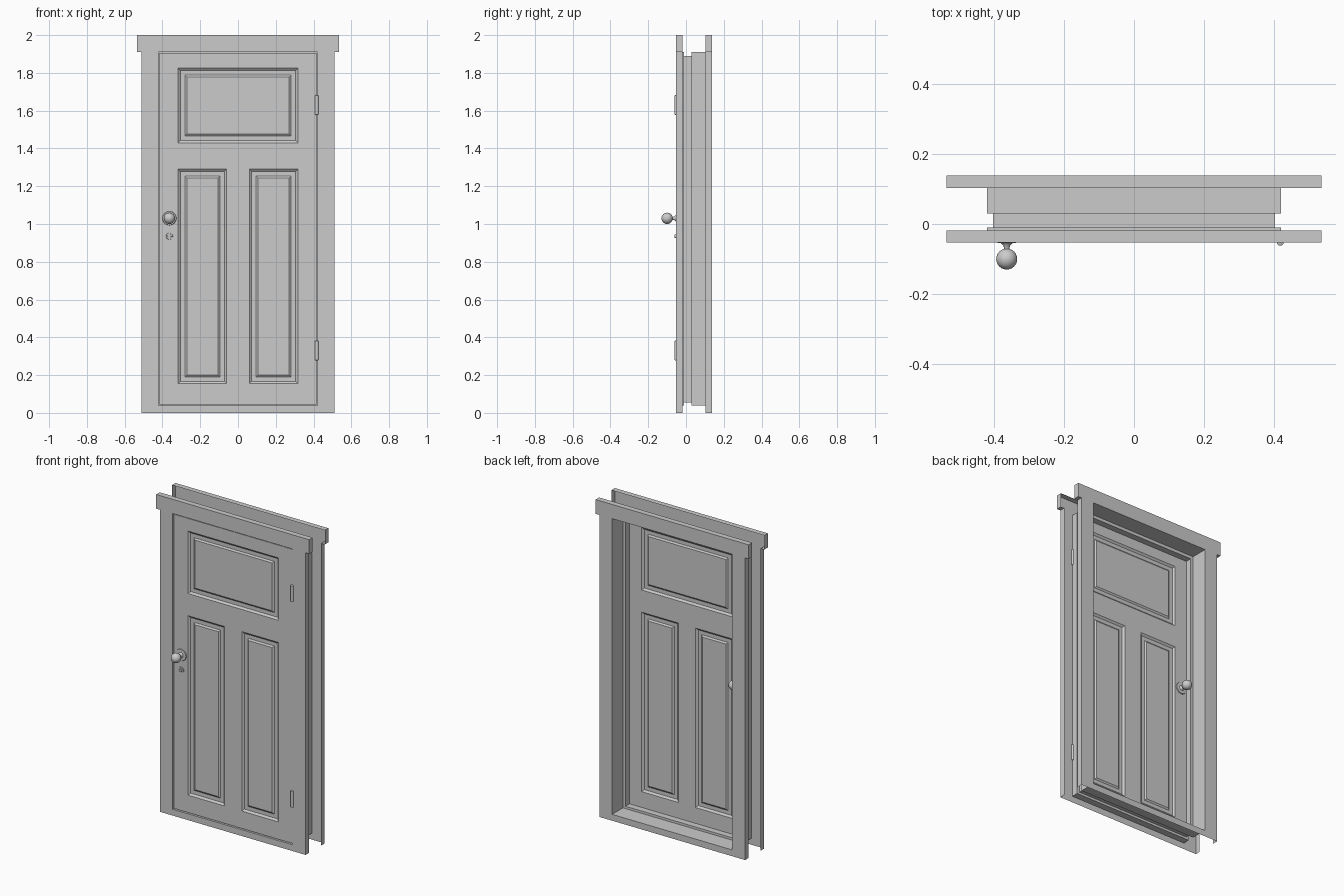
import bpy, bmesh, math

if "Cube" in bpy.data.objects:
    bpy.data.objects.remove(bpy.data.objects["Cube"])

DOOR_F, DOOR_B = -0.048, -0.01      # door faces
KNOB_X = -0.363


def finish(bm, name, smooth=False):
    bmesh.ops.remove_doubles(bm, verts=bm.verts, dist=1e-5)
    bmesh.ops.recalc_face_normals(bm, faces=bm.faces)
    me = bpy.data.meshes.new(name)
    bm.to_mesh(me)
    bm.free()
    ob = bpy.data.objects.new(name, me)
    bpy.context.collection.objects.link(ob)
    if smooth:
        bpy.context.view_layer.objects.active = ob
        ob.select_set(True)
        bpy.ops.object.shade_smooth_by_angle(angle=math.radians(40))
        ob.select_set(False)
    return ob


def face(bm, pts):
    return bm.faces.new([bm.verts.new(p) for p in pts])


def rect(x0, x1, z0, z1, y):
    return [(x0, y, z0), (x1, y, z0), (x1, y, z1), (x0, y, z1)]


def bridge(bm, loops, closed=True):
    """Join consecutive point loops with quads."""
    for a, b in zip(loops, loops[1:]):
        n = len(a)
        for i in range(n if closed else n - 1):
            j = (i + 1) % n
            face(bm, [a[i], a[j], b[j], b[i]])


# Jamb with door stop: one stepped sleeve through the wall
bm = bmesh.new()
steps = [(.42, .04, 1.91, -.053), (.42, .04, 1.91, -.01), (.402, .055, 1.89, -.01),
         (.402, .055, 1.89, .03), (.42, .04, 1.91, .03), (.42, .04, 1.91, .138)]
bridge(bm, [rect(-w, w, z0, z1, y) for w, z0, z1, y in steps])
finish(bm, "jamb")


# Casings: open-backed trim with a wider header, one on each side of the wall
def casing(name, y_face, y_wall):
    bm = bmesh.new()
    for r in [(-.535, .535, 1.91, 2), (-.51, -.42, 0, 1.91),
              (.42, .51, 0, 1.91), (-.42, .42, 0, .04)]:
        face(bm, rect(*r, y_face))
    half = [(.51, 0), (.51, 1.91), (.535, 1.91), (.535, 2)]
    path = half + [(-x, z) for x, z in reversed(half)]
    bridge(bm, [[(x, y, z) for x, z in path] for y in (y_face, y_wall)], closed=False)
    finish(bm, name)


casing("front_casing", -.053, -.018)
casing("back_casing", .138, .103)

# Door leaf with three raised panels on both faces
bm = bmesh.new()
xs = [-.415, -.317, -.06, .06, .317, .415]
zs = [.045, .155, 1.29, 1.43, 1.825, 1.905]
panels = [(-.317, -.06, .155, 1.29), (.06, .317, .155, 1.29), (-.317, .317, 1.43, 1.825)]
for y, inward in ((DOOR_F, 1), (DOOR_B, -1)):
    for i in range(5):
        for k in range(5):
            cx, cz = (xs[i] + xs[i + 1]) / 2, (zs[k] + zs[k + 1]) / 2
            if not any(a < cx < b and c < cz < d for a, b, c, d in panels):
                face(bm, rect(xs[i], xs[i + 1], zs[k], zs[k + 1], y))
    for a, b, c, d in panels:
        loops = [rect(a + s, b - s, c + s, d - s, y + inward * depth)
                 for s, depth in ((0, 0), (.012, .01), (.036, .01), (.046, .003))]
        bridge(bm, loops)
        face(bm, loops[-1])
bridge(bm, [rect(-.415, .415, .045, 1.905, y) for y in (DOOR_F, DOOR_B)])
finish(bm, "door_leaf")


# Turned hardware: profile of (radius, distance out from the door face)
def turned(name, z, profile, y, out, seg=24):
    bm = bmesh.new()
    loops = [[(KNOB_X + r * math.cos(2 * math.pi * i / seg), y + out * d,
               z + r * math.sin(2 * math.pi * i / seg)) for i in range(seg)]
             for r, d in profile]
    bridge(bm, loops)
    bmesh.ops.dissolve_degenerate(bm, edges=bm.edges, dist=1e-6)
    finish(bm, name, smooth=True)


ball = [(.03 * math.sin(t), .052 - .03 * math.cos(t))
        for t in [math.radians(15 + 15 * i) for i in range(12)]]
knob = [(.037, 0), (.035, .005), (.017, .006), (.009, .015)] + ball
for name, y, out in (("front_knob", DOOR_F, -1), ("back_knob", DOOR_B, 1)):
    turned(name, 1.03, knob, y, out)
turned("lock_rosette", .935, [(.018, 0), (.017, .004), (.01, .005), (.009, .013), (0, .014)],
       DOOR_F, -1)

# Hinge knuckles with small end caps
for label, z in (("lower", .33), ("upper", 1.63)):
    bm = bmesh.new()
    prof = [(.004, -.053), (.01, -.05), (.01, .05), (.004, .053)]
    loops = [[(.417 + r * math.cos(math.pi * i / 8), -.052 + r * math.sin(math.pi * i / 8), z + h)
              for i in range(16)] for r, h in prof]
    bridge(bm, loops)
    face(bm, loops[0])
    face(bm, loops[-1])
    finish(bm, label + "_hinge", smooth=True)
